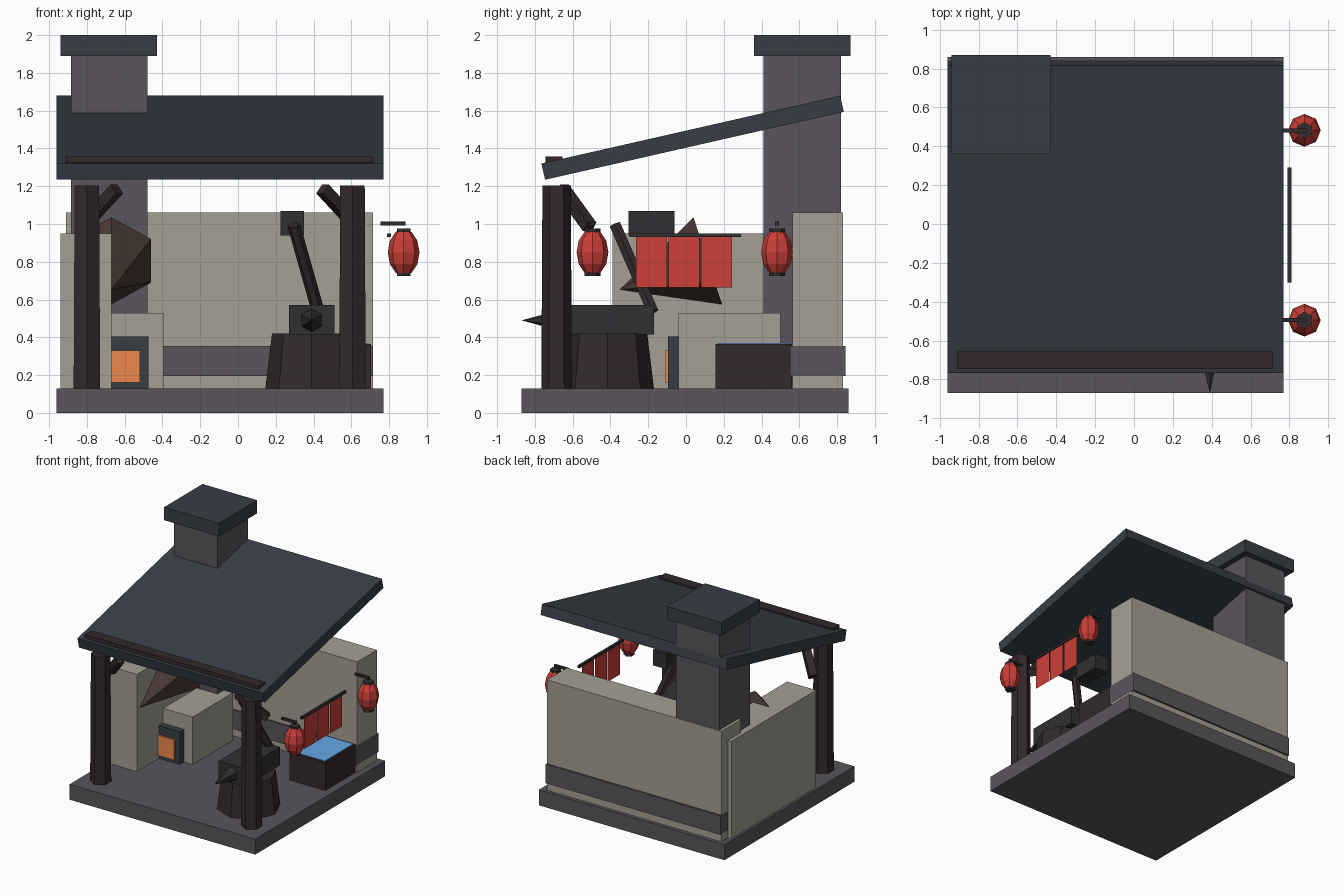
import bpy
from math import radians, atan2
from mathutils import Vector

if "Cube" in bpy.data.objects:
    bpy.data.objects.remove(bpy.data.objects["Cube"])


def mat(name, r, g, b):
    m = bpy.data.materials.new(name)
    m.diffuse_color = (r, g, b, 1)
    m.use_nodes = True
    m.node_tree.nodes["Principled BSDF"].inputs["Base Color"].default_value = m.diffuse_color
    return m


STONE = mat("dark_stone", .10, .09, .105)
PLASTER = mat("plaster", .37, .35, .30)
WOOD = mat("dark_wood", .032, .022, .024)
ROOF = mat("slate", .04, .048, .06)
IRON = mat("iron", .03, .03, .033)
LEATHER = mat("leather", .065, .04, .034)
RED = mat("red_cloth", .6, .05, .04)
EMBER = mat("ember", .85, .25, .07)
WATER = mat("water", .13, .38, .8)


def finish(name, m):
    o = bpy.context.object
    o.name = name
    o.data.materials.append(m)
    return o


def box(name, m, x, y, z):
    """Box from (min, max) pairs."""
    spans = (x, y, z)
    bpy.ops.mesh.primitive_cube_add(size=1, location=[(a + b) / 2 for a, b in spans])
    o = finish(name, m)
    o.scale = [b - a for a, b in spans]
    return o


def cone(name, m, start, end, r1, r2, sides=6):
    """Tapered prism running between two points."""
    a, b = Vector(start), Vector(end)
    d = b - a
    bpy.ops.mesh.primitive_cone_add(vertices=sides, radius1=r1, radius2=r2,
                                    depth=d.length, location=(a + b) / 2)
    o = finish(name, m)
    # tilt about x first so a vertex stays on top of horizontal parts
    if abs(d.x) < 1e-6:
        o.rotation_euler = (atan2(-d.y, d.z), 0, 0)
    else:
        o.rotation_euler = d.to_track_quat('Z', 'Y').to_euler()
    return o


# floor, walls and stone band
box("floor_slab", STONE, (-.96, .77), (-.87, .86), (0, .13))
box("back_wall", PLASTER, (-.91, .715), (.565, .83), (.13, 1.06))
box("back_wall_band", STONE, (-.911, .716), (.55, .845), (.195, .355))
box("left_wall", PLASTER, (-.94, -.67), (-.39, .74), (.13, .95))

# chimney
box("chimney", STONE, (-.885, -.48), (.41, .82), (.13, 1.89))
box("chimney_cap", ROOF, (-.94, -.43), (.36, .87), (1.89, 2.0))

# roof and eave strip
bpy.ops.mesh.primitive_cube_add(size=1, location=(-.095, .035, 1.457))
roof = finish("roof", ROOF)
roof.scale = (1.73, 1.622, .088)
roof.rotation_euler.x = radians(12.8)
box("eave_strip", WOOD, (-.91, .715), (-.745, -.655), (1.325, 1.358))

# front posts with braces, mirrored about the roof centre
for side, s in (("left", -1), ("right", 1)):
    cx = -.097
    cone(f"{side}_post", WOOD, (cx + s * .703, -.685, .13), (cx + s * .703, -.685, 1.205), .081, .075)
    top = Vector((cx + s * .545, -.655, 1.185))
    low = Vector((cx + s * .73, -.51, .985))
    bpy.ops.mesh.primitive_cube_add(size=1, location=(top + low) / 2)
    brace = finish(f"{side}_brace", WOOD)
    brace.scale = (.06, .06, (top - low).length)
    brace.rotation_euler = (top - low).to_track_quat('Z', 'Y').to_euler()

# forge hearth and bellows
box("hearth", PLASTER, (-.93, -.395), (-.04, .5), (.13, .53))
box("hearth_door", ROOF, (-.855, -.475), (-.095, -.03), (.13, .405))
box("hearth_embers", EMBER, (-.81, -.52), (-.11, -.09), (.16, .33))
cone("bellows", LEATHER, (-.67, .115, .805), (-.67, -.35, .653), .242, 0)

# anvil on its stump
cone("stump", WOOD, (.39, -.415, .13), (.39, -.415, .42), .245, .21, 8)
box("anvil_body", IRON, (.27, .51), (-.645, -.17), (.415, .57))
cone("anvil_horn", IRON, (.39, -.62, .49), (.39, -.87, .49), .068, 0)

# hammer
cone("hammer_handle", WOOD, (.425, -.175, .535), (.295, -.375, .995), .034, .034)
box("hammer_head", IRON, (.225, .35), (-.305, -.06), (.94, 1.07))

# quench trough
box("trough", WOOD, (.37, .705), (.155, .56), (.13, .365))
box("trough_water", WATER, (.385, .69), (.17, .55), (.34, .37))

# hanging cloth on its rod
box("cloth_rod", IRON, (.79, .81), (-.3, .29), (.93, .95))
for i in range(3):
    bpy.ops.mesh.primitive_plane_add(size=1, location=(.8, -.182 + i * .172, .8),
                                     rotation=(0, radians(90), 0))
    finish(f"cloth_panel_{i + 1}", RED).scale = (.27, .163, 1)

# lanterns on short arms
for side, y in (("front", -.495), ("rear", .482)):
    bpy.ops.mesh.primitive_uv_sphere_add(segments=8, ring_count=6, radius=1, location=(.877, y, .85))
    finish(f"{side}_lantern", RED).scale = (.084, .084, .125)
    for part, z0, z1 in (("cap", .95, .975), ("foot", .725, .748)):
        cone(f"{side}_lantern_{part}", IRON, (.877, y, z0), (.877, y, z1), .042, .042)
    box(f"{side}_lantern_arm", WOOD, (.755, .888), (y - .01, y + .01), (.993, 1.012))
